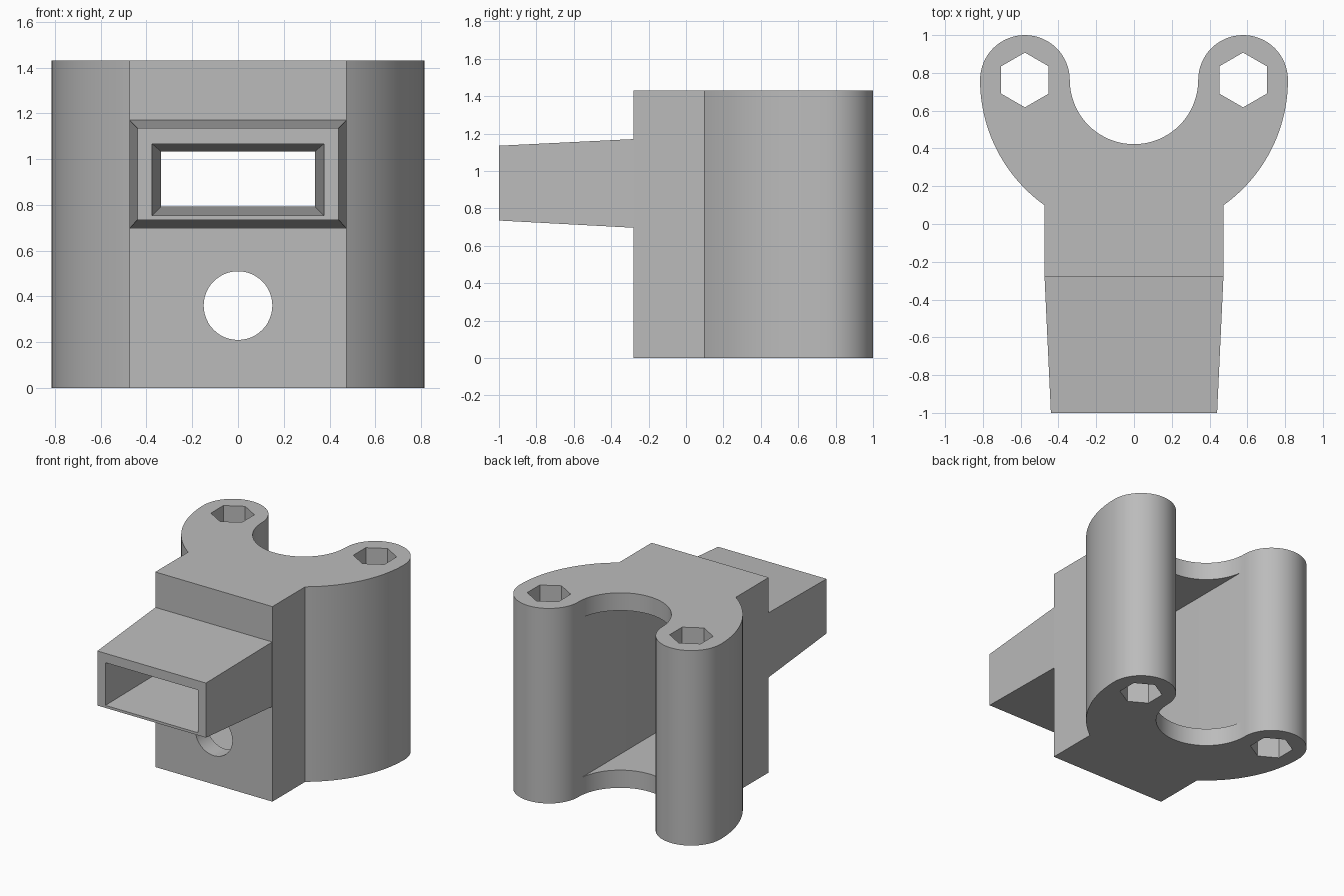
import bpy
import bmesh
import math

cube = bpy.data.objects.get("Cube")
if cube:
    bpy.data.objects.remove(cube, do_unlink=True)

# Main sizes
HEIGHT, FRONT, TIP = 1.43, -0.28, -1.0
HALF = 0.475                      # half width of the neck
ARC_Y = 0.7625                    # centre line of all the arcs
OUTER_R, INNER_R = 0.815, 0.34
ARM_R = (OUTER_R - INNER_R) / 2
ARM_X = (OUTER_R + INNER_R) / 2
WALL = 0.13

grey = bpy.data.materials.new("plain grey")
grey.use_nodes = True
colour = (0.5, 0.5, 0.5, 1)
grey.diffuse_color = colour
grey.node_tree.nodes["Principled BSDF"].inputs["Base Color"].default_value = colour


def loft(name, start, end):
    """Solid between two matching rings of points."""
    bm = bmesh.new()
    a = [bm.verts.new(p) for p in start]
    b = [bm.verts.new(p) for p in end]
    bm.faces.new(a)
    bm.faces.new(b)
    for i in range(len(a)):
        j = (i + 1) % len(a)
        bm.faces.new((a[i], a[j], b[j], b[i]))
    bmesh.ops.recalc_face_normals(bm, faces=bm.faces[:])
    mesh = bpy.data.meshes.new(name)
    bm.to_mesh(mesh)
    bm.free()
    mesh.materials.append(grey)
    obj = bpy.data.objects.new(name, mesh)
    bpy.context.collection.objects.link(obj)
    return obj


def prism(name, outline, z0, z1):
    return loft(name, [(x, y, z0) for x, y in outline], [(x, y, z1) for x, y in outline])


def rect(y, half, z0, z1):
    return [(-half, y, z0), (half, y, z0), (half, y, z1), (-half, y, z1)]


def arc(cx, cy, r, a0, a1, steps):
    angles = [a0 + (a1 - a0) * i / steps for i in range(steps + 1)]
    return [(cx + r * math.cos(a), cy + r * math.sin(a)) for a in angles]


def combine(target, other, operation):
    mod = target.modifiers.new(operation, "BOOLEAN")
    mod.object, mod.operation, mod.solver = other, operation, "EXACT"
    bpy.context.view_layer.objects.active = target
    bpy.ops.object.modifier_apply(modifier=mod.name)
    bpy.data.objects.remove(other, do_unlink=True)


# Forked body outline: right half from the front corner round the arm to the crotch
shoulder = -math.acos(HALF / OUTER_R)
half = [(HALF, FRONT)]
half += arc(0, ARC_Y, OUTER_R, shoulder, 0, 24)
half += arc(ARM_X, ARC_Y, ARM_R, 0, math.pi, 32)[1:]
half += arc(0, ARC_Y, INNER_R, 0, -math.pi / 2, 20)[1:]
outline = half + [(-x, y) for x, y in reversed(half[:-1])]
body = prism("bracket_body", outline, 0, HEIGHT)

# Tapered nozzle on the front
nozzle = loft("nozzle", rect(TIP, 0.44, 0.735, 1.135), rect(FRONT + 0.01, 0.474, 0.696, 1.171))
combine(body, nozzle, "UNION")

# Open cavity between the arms
cavity_front = FRONT + WALL
cavity = loft("cavity_cutter", rect(cavity_front, 0.338, WALL, HEIGHT - WALL),
              rect(ARC_Y - 0.01, 0.338, WALL, HEIGHT - WALL))
combine(body, cavity, "DIFFERENCE")

# Tapered duct through the nozzle into the cavity
duct = loft("duct_cutter", rect(TIP - 0.01, 0.3755, 0.753, 1.067),
            rect(cavity_front + 0.01, 0.336, 0.793, 1.033))
combine(body, duct, "DIFFERENCE")

# Round hole under the nozzle
ring = arc(0, 0.36, 0.15, 0, math.tau, 48)[:-1]
hole = loft("hole_cutter", [(x, FRONT - 0.05, z) for x, z in ring],
            [(x, cavity_front + 0.05, z) for x, z in ring])
combine(body, hole, "DIFFERENCE")

# Hexagonal bores through both arms
for side in (-1, 1):
    hexagon = arc(side * ARM_X, ARC_Y, 0.145, math.pi / 2, math.pi / 2 + math.tau, 6)[:-1]
    combine(body, prism("bore_cutter", hexagon, -0.1, HEIGHT + 0.1), "DIFFERENCE")

bpy.ops.object.select_all(action="DESELECT")
body.select_set(True)
bpy.context.view_layer.objects.active = body
bpy.ops.object.shade_smooth_by_angle(angle=math.radians(25))
